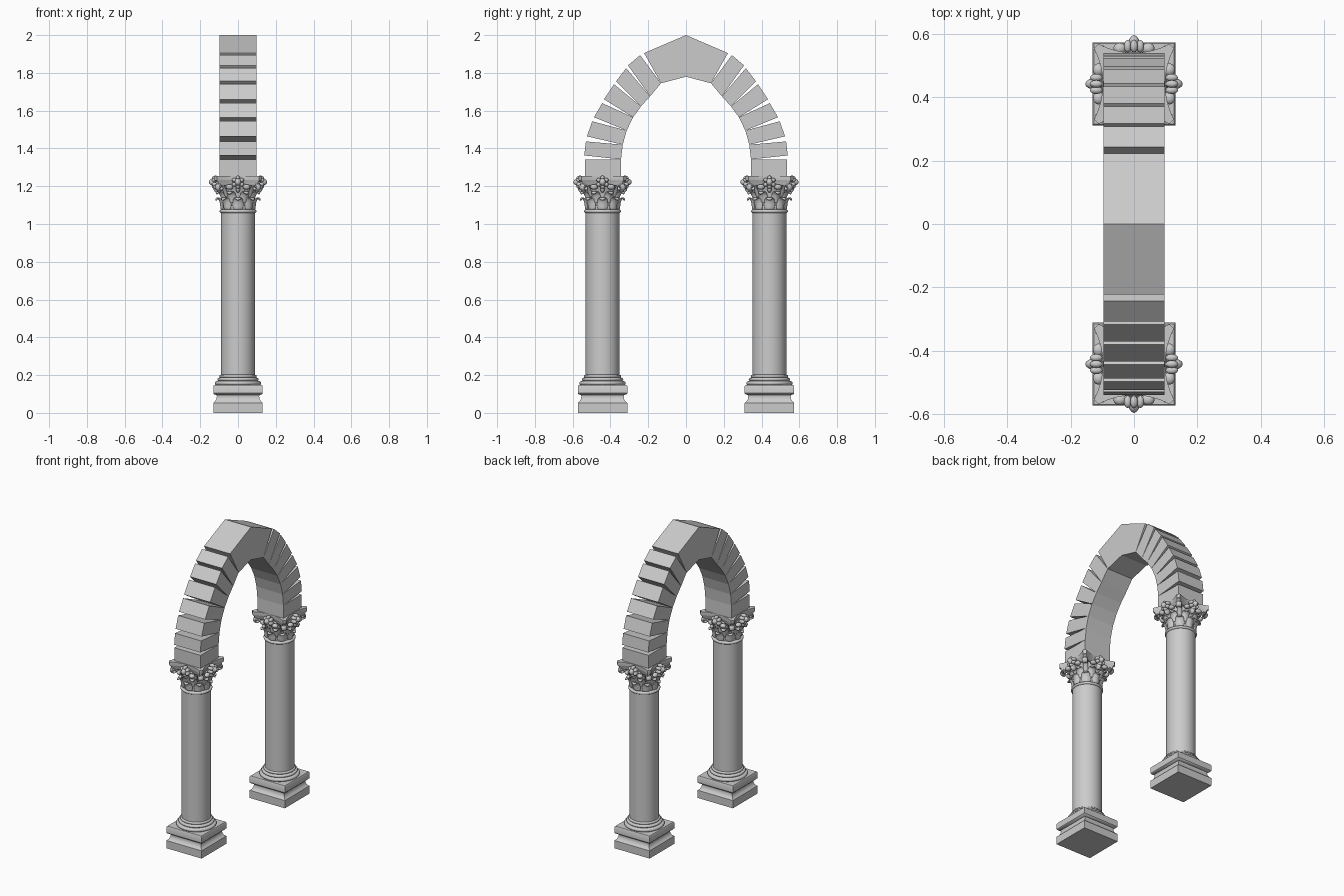
import bpy, bmesh, math
from mathutils import Matrix, Vector

if "Cube" in bpy.data.objects:
    bpy.data.objects.remove(bpy.data.objects["Cube"])

COL_Y = 0.442


def finish(bm, name, smooth=True, angle=35):
    bmesh.ops.recalc_face_normals(bm, faces=bm.faces)
    me = bpy.data.meshes.new(name)
    bm.to_mesh(me)
    bm.free()
    if smooth:
        me.shade_smooth()
        me.set_sharp_from_angle(angle=math.radians(angle))
    ob = bpy.data.objects.new(name, me)
    bpy.context.collection.objects.link(ob)
    return ob


def loft(name, rings, angle=35):
    """Closed rings of equal length, capped at both ends."""
    bm = bmesh.new()
    vs = [[bm.verts.new(p) for p in r] for r in rings]
    n = len(vs[0])
    for a, b in zip(vs, vs[1:]):
        for i in range(n):
            bm.faces.new((a[i], a[(i + 1) % n], b[(i + 1) % n], b[i]))
    bm.faces.new(vs[0])
    bm.faces.new(vs[-1])
    return finish(bm, name, True, angle)


def lathe(name, profile, n=40):
    k, off = (math.sqrt(2), math.pi / 4) if n == 4 else (1, 0)
    return loft(name, [[(r * k * math.cos(off + math.tau * i / n),
                         r * k * math.sin(off + math.tau * i / n), z)
                        for i in range(n)] for r, z in profile])


def ring(r, z0, z1, bulge):
    """Half-round moulding profile."""
    h = (z1 - z0) / 2
    return [(r + bulge * math.sin(math.pi * i / 6), z0 + h - h * math.cos(math.pi * i / 6))
            for i in range(7)]


def leaves(name, count, start, path, widths, lobes=0.0, thick=0.008):
    """Curling leaves placed around the bell; path is (radius, height)."""
    bm = bmesh.new()
    for k in range(count):
        rot = Matrix.Rotation(start + math.tau * k / count, 3, 'Z')
        rows = []
        for j, ((r, z), w) in enumerate(zip(path, widths)):
            w *= 1 - lobes * (j % 2)
            row = []
            for s in (-1, -0.5, 0, 0.5, 1):
                dr = -0.35 * w * s * s + (0.004 if s == 0 else 0)
                row.append(bm.verts.new(rot @ Vector((r + dr, s * w, z))))
            rows.append(row)
        for a, b in zip(rows, rows[1:]):
            for i in range(4):
                bm.faces.new((a[i], a[i + 1], b[i + 1], b[i]))
    ob = finish(bm, name, True, 80)
    sol = ob.modifiers.new("thickness", 'SOLIDIFY')
    sol.thickness = thick
    sol.offset = 0
    sub = ob.modifiers.new("soften", 'SUBSURF')
    sub.levels = sub.render_levels = 1
    return ob


def abacus_ring(s, z):
    """Concave-sided square with clipped corners."""
    pts = []
    for q in range(4):
        rot = Matrix.Rotation(q * math.pi / 2, 3, 'Z')
        for i in range(9):
            t = -1 + i / 4
            pts.append(rot @ Vector((s * (0.098 + 0.028 * t * t), s * 0.112 * t, z)))
    return pts


parts = []
# Square plinth with a cove
parts.append(lathe("plinth", [(.131, 0), (.131, .052), (.122, .06), (.115, .072), (.112, .088),
                              (.114, .094), (.126, .098), (.131, .104), (.131, .142), (.127, .148)], 4))
# Round base mouldings, shaft and neck ring
shaft = ([(.108, .146)] + ring(.113, .147, .168, .010) + ring(.101, .169, .186, .009)
         + ring(.094, .187, .201, .005) + [(.09, .202), (.09, 1.058)]
         + ring(.09, 1.059, 1.076, .008) + [(.084, 1.077)])
parts.append(lathe("shaft", shaft))
# Capital bell
parts.append(lathe("capital_bell", [(.082, 1.07), (.082, 1.12), (.086, 1.16), (.096, 1.19),
                                    (.104, 1.205), (.1, 1.215)]))
# Abacus slab
parts.append(loft("abacus", [abacus_ring(s, z) for s, z in
                             ((.88, 1.205), (.93, 1.213), (.94, 1.224), (.99, 1.23), (1, 1.235), (1, 1.255))]))
# Two tiers of leaves
parts.append(leaves("lower_leaves", 8, 0,
                    [(.086, 1.076), (.088, 1.09), (.089, 1.105), (.092, 1.12), (.098, 1.133),
                     (.108, 1.139), (.115, 1.133), (.113, 1.125)],
                    [.026, .033, .032, .032, .028, .024, .016, .006], .2))
parts.append(leaves("upper_leaves", 8, math.pi / 8,
                    [(.085, 1.11), (.088, 1.125), (.091, 1.14), (.096, 1.155), (.105, 1.167),
                     (.116, 1.172), (.123, 1.166), (.12, 1.157)],
                    [.022, .03, .03, .028, .026, .022, .015, .006], .2))
# Corner scrolls
spiral = [(.086, 1.14), (.096, 1.165), (.112, 1.19), (.13, 1.209)]
for i in range(12):
    a, rad = math.radians(110 - 45 * i), .021 - .0014 * i
    spiral.append((.144 + rad * math.cos(a), 1.193 + rad * math.sin(a)))
parts.append(leaves("corner_scrolls", 4, math.pi / 4, spiral, [.012, .014, .016] + [.017] * 13, 0, .006))
# Flower knobs at the middle of each side
bm = bmesh.new()


def blob(rot, loc, size):
    m = rot @ Matrix.Translation(loc) @ Matrix.Diagonal((*size, 1))
    bmesh.ops.create_uvsphere(bm, u_segments=12, v_segments=8, radius=1, matrix=m)


for q in range(4):
    rot = Matrix.Rotation(q * math.pi / 2, 4, 'Z')
    blob(rot, (.128, 0, 1.222), (.026, .017, .02))
    for i in range(6):
        a = math.tau * i / 6 + math.pi / 6
        blob(rot, (.119, .023 * math.cos(a), 1.221 + .023 * math.sin(a)), (.02, .012, .012))
    # Scrolled stems under each flower
    for s in (-1, 1):
        blob(rot, (.112, s * .045, 1.196), (.018, .02, .014))
    blob(rot, (.108, 0, 1.187), (.022, .012, .022))
parts.append(finish(bm, "capital_flowers", True, 60))

# Place the column and mirror a copy
for ob in parts:
    twin = ob.copy()
    twin.name = ob.name + "_far"
    bpy.context.collection.objects.link(twin)
    ob.location.y = -COL_Y
    twin.location.y = COL_Y


def stone(name, outline, half=0.097):
    bm = bmesh.new()
    a = [bm.verts.new((-half, y, z)) for y, z in outline]
    b = [bm.verts.new((half, y, z)) for y, z in outline]
    n = len(a)
    bm.faces.new(a)
    bm.faces.new(b)
    for i in range(n):
        bm.faces.new((a[i], a[(i + 1) % n], b[(i + 1) % n], b[i]))
    return finish(bm, name, False)


# Arch stones: wedge gaps that close at the inner face
inner = [(.344, 1.253), (.344, 1.342), (.335, 1.42), (.314, 1.495), (.28, 1.565),
         (.238, 1.623), (.19, 1.676), (.132, 1.745)]
outer = [((.536, 1.253), (.536, 1.342)), ((.539, 1.363), (.53, 1.437)), ((.524, 1.464), (.497, 1.544)),
         ((.487, 1.565), (.444, 1.64)), ((.434, 1.66), (.381, 1.74)), ((.37, 1.756), (.317, 1.825)),
         ((.307, 1.84), (.243, 1.894))]
for side in (-1, 1):
    for i, (lo, hi) in enumerate(outer):
        stone(f"arch_stone_{i + 1}", [(side * y, z) for y, z in (inner[i], lo, hi, inner[i + 1])])
# Keystone
half_key = [(.132, 1.745), (.222, 1.905)]
stone("keystone", half_key + [(0, 2)] + [(-y, z) for y, z in reversed(half_key)] + [(0, 1.78)])
